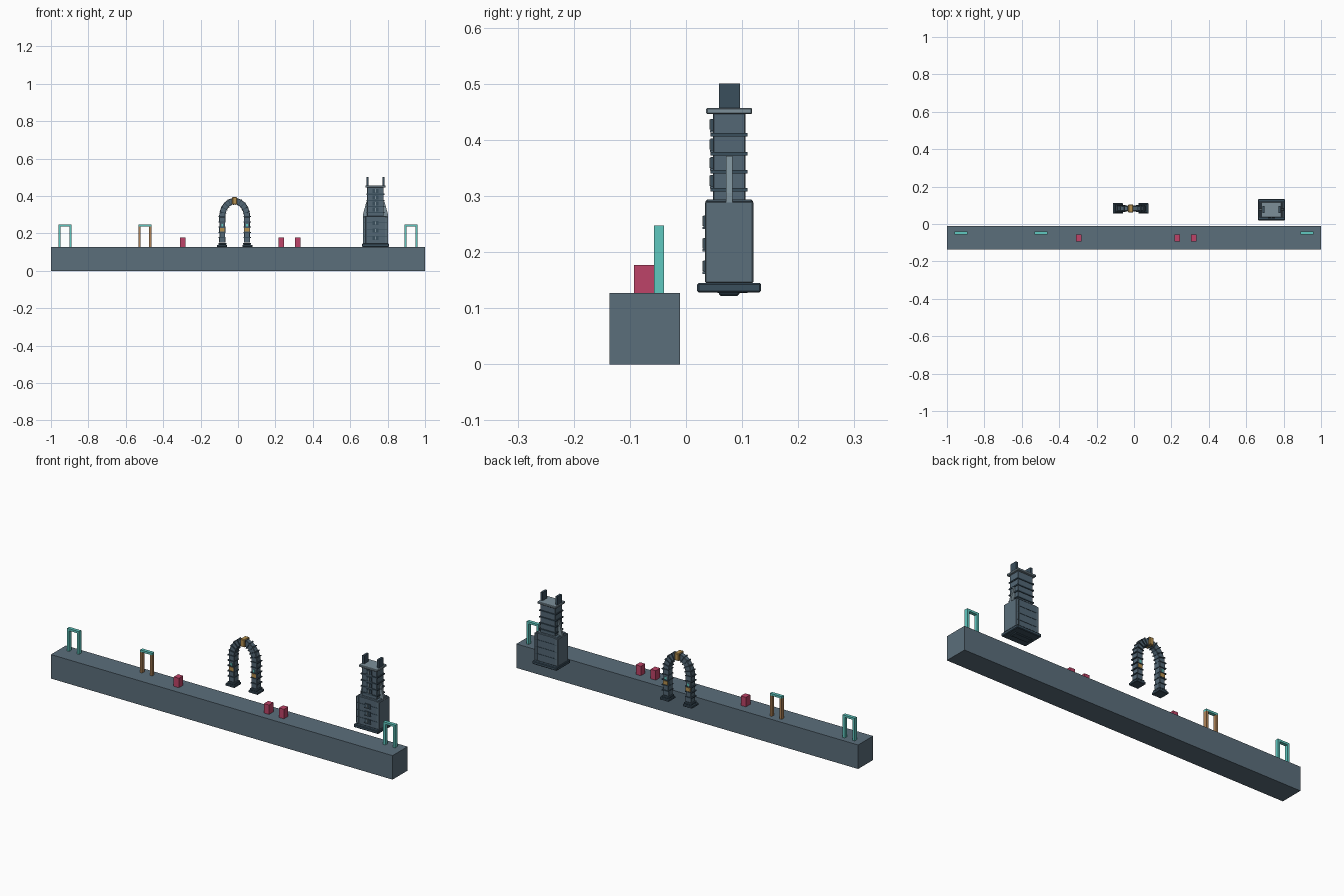
import bpy, bmesh, math
from mathutils import Matrix, Vector

if "Cube" in bpy.data.objects:
    bpy.data.objects.remove(bpy.data.objects["Cube"])


def srgb(h):
    c = [int(h[i:i + 2], 16) / 255 for i in (0, 2, 4)]
    return [v / 12.92 if v <= 0.04045 else ((v + 0.055) / 1.055) ** 2.4 for v in c] + [1]


def material(name, h):
    m = bpy.data.materials.new(name)
    m.diffuse_color = srgb(h)
    m.use_nodes = True
    m.node_tree.nodes["Principled BSDF"].inputs["Base Color"].default_value = m.diffuse_color
    return m


SLATE = material("slate", "5B6E7B")
STONE = material("tower stone", "536775")
DARK = material("dark stone", "3A4E5C")
PALE = material("pale stone", "7C8F99")
TEAL = material("teal", "60C8C0")
CRIMSON = material("crimson", "BE4468")
BROWN = material("brown", "B08458")
GOLD = material("gold", "B5904F")


def blocks(name, boxes, mat, bevel=0.0):
    """One object from boxes of (centre, size, optional tilt about y)."""
    bm = bmesh.new()
    for b in boxes:
        tilt = Matrix.Rotation(b[2], 4, 'Y') if len(b) > 2 else Matrix()
        bmesh.ops.create_cube(bm, size=1, matrix=Matrix.Translation(b[0]) @ tilt
                              @ Matrix.Diagonal((*b[1], 1)))
    me = bpy.data.meshes.new(name)
    bm.to_mesh(me)
    bm.free()
    ob = bpy.data.objects.new(name, me)
    bpy.context.collection.objects.link(ob)
    me.materials.append(mat)
    if bevel:
        mod = ob.modifiers.new("bevel", 'BEVEL')
        mod.width, mod.segments = bevel, 1
    return ob


def span(x0, x1, y0, y1, z0, z1):
    return (((x0 + x1) / 2, (y0 + y1) / 2, (z0 + z1) / 2), (x1 - x0, y1 - y0, z1 - z0))


FLOOR = 0.127

# Long platform
blocks("platform", [span(-1, 1, -0.136, -0.011, 0, FLOOR)], SLATE)

# Small gates: two posts and a lintel
for i, (x, mat) in enumerate([(-0.925, TEAL), (-0.498, BROWN), (0.925, TEAL)]):
    blocks(f"gate_posts_{i}", [span(x + s * 0.029 - 0.006, x + s * 0.029 + 0.006,
                                    -0.057, -0.039, FLOOR, 0.236) for s in (-1, 1)], mat)
    blocks(f"gate_lintel_{i}", [span(x - 0.035, x + 0.035, -0.057, -0.039, 0.236, 0.247)], TEAL)

# Crimson crates
for i, x in enumerate((-0.296, 0.232, 0.319)):
    blocks(f"crate_{i}", [span(x - 0.015, x + 0.015, -0.093, -0.057, FLOOR, 0.177)], CRIMSON)

# Arch: plinths, stacked legs, collars, tapered ring of wedge stones, keystone
AX, AY, R, RZ, SPRING = -0.018, 0.083, 0.066, 0.084, 0.288
plinth, legs, collars, bands, gems = [], [], [], [], []
for s in (-1, 1):
    x = AX + s * R
    plinth += [((x + s * 0.002, AY, 0.133), (0.054, 0.056, 0.012)),
               ((x, AY, 0.144), (0.043, 0.048, 0.010))]
    for k in range(5):
        z = 0.149 + k * 0.028
        legs.append(((x, AY, z + 0.014), (0.031 if k % 2 else 0.034, 0.036, 0.026)))
        collars.append(((x + s * 0.002, AY, z + 0.028), (0.039, 0.042, 0.005)))
    bands.append(((x, AY, 0.219), (0.026, 0.041, 0.020)))
    gems.append(((x, AY, 0.243), (0.010, 0.040, 0.014)))
ring = []
N = 11
for k in range(N):
    if k == N // 2:
        continue
    a = math.pi * (k + 0.5) / N
    p = Vector((AX + R * math.cos(a), AY, SPRING + RZ * math.sin(a)))
    tilt = math.atan2(-R * math.sin(a), RZ * math.cos(a))
    depth = 0.036 - 0.012 * math.sin(a)
    ring.append((p, (0.023, depth, 0.033), tilt))
    # raised rib at each joint
    b = math.pi * (k if k > N // 2 else k + 1) / N
    q = Vector((AX + R * math.cos(b), AY, SPRING + RZ * math.sin(b)))
    t = math.atan2(-R * math.sin(b), RZ * math.cos(b))
    collars.append((q, (0.005, depth + 0.007, 0.038), t))


# Wedge stones run along the curve, so swap to the tangent direction
def along(items):
    return [(c, (sz[2], sz[1], sz[0]), math.atan2(-(c[2] - SPRING) / RZ * R,
            (c[0] - AX) / R * RZ)) if len(t) else (c, sz) for c, sz, *t in items]


blocks("arch_plinths", plinth, DARK, 0.002)
blocks("arch_legs", legs, STONE, 0.002)
blocks("arch_collars", along(collars), DARK)
blocks("arch_ring", along(ring), STONE, 0.002)
blocks("arch_bands", bands, GOLD)
blocks("arch_gems", gems, TEAL)
blocks("arch_keystone", [((AX, AY, 0.374), (0.026, 0.044, 0.040))], GOLD, 0.003)

# Tower: footing, lower block, shaft, cap and horns
TX, TY = 0.735, 0.077


def tower(hx, hy, z0, z1):
    return span(TX - hx, TX + hx, TY - hy, TY + hy, z0, z1)


blocks("tower_footing", [tower(0.072, 0.057, 0.128, 0.145), tower(0.05, 0.018, 0.122, 0.13)],
       DARK, 0.003)
blocks("tower_base", [tower(0.060, 0.042, 0.143, 0.294)], STONE, 0.003)
blocks("tower_corner_piers", [span(TX + s * 0.059 - 0.009, TX + s * 0.059 + 0.009,
                                   TY - 0.043, TY + 0.043, 0.145, 0.29) for s in (-1, 1)],
       SLATE, 0.002)
blocks("tower_shaft", [tower(0.044, 0.029, 0.29, 0.448)], STONE, 0.002)
blocks("tower_rings", [tower(0.048, 0.033, z - 0.003, z + 0.003)
                       for z in (0.311, 0.343, 0.375, 0.409)], DARK)
blocks("tower_cap", [tower(0.054, 0.041, 0.446, 0.457)], PALE, 0.002)
blocks("tower_horns", [span(TX + s * 0.043 - 0.006, TX + s * 0.043 + 0.006,
                            TY - 0.018, TY + 0.019, 0.456, 0.5) for s in (-1, 1)], DARK)

# Sloping buttresses on both sides
bm = bmesh.new()
for s in (-1, 1):
    prof = [(0.040, 0.285), (0.068, 0.285), (0.066, 0.305), (0.048, 0.371), (0.040, 0.371)]
    f = bm.faces.new([bm.verts.new((TX + s * x, TY - 0.006, z)) for x, z in prof])
    out = bmesh.ops.extrude_face_region(bm, geom=[f])
    bmesh.ops.translate(bm, vec=(0, 0.012, 0),
                        verts=[v for v in out["geom"] if isinstance(v, bmesh.types.BMVert)])
bmesh.ops.recalc_face_normals(bm, faces=bm.faces)
me = bpy.data.meshes.new("tower_buttresses")
bm.to_mesh(me)
bm.free()
me.materials.append(PALE)
bpy.context.collection.objects.link(bpy.data.objects.new("tower_buttresses", me))

# Front slits with ledges, and pale mullions
slits, ledges, mullions = [], [], []
for z, front in ((0.175, 0.035), (0.215, 0.035), (0.255, 0.035),
                 (0.327, 0.048), (0.359, 0.048), (0.392, 0.048), (0.427, 0.048)):
    slits.append(((TX, front - 0.001, z), (0.030, 0.006, 0.020)))
    ledges.append(((TX, front - 0.001, z - 0.012), (0.038, 0.009, 0.004)))
    mullions.append(((TX, front - 0.003, z), (0.006, 0.006, 0.018)))
blocks("tower_slits", slits, DARK)
blocks("tower_ledges", ledges, STONE)
blocks("tower_mullions", mullions, PALE)
blocks("tower_courses", [tower(0.0605, 0.0435, z - 0.0015, z + 0.0015)
                         for z in (0.182, 0.219, 0.256)], DARK)
